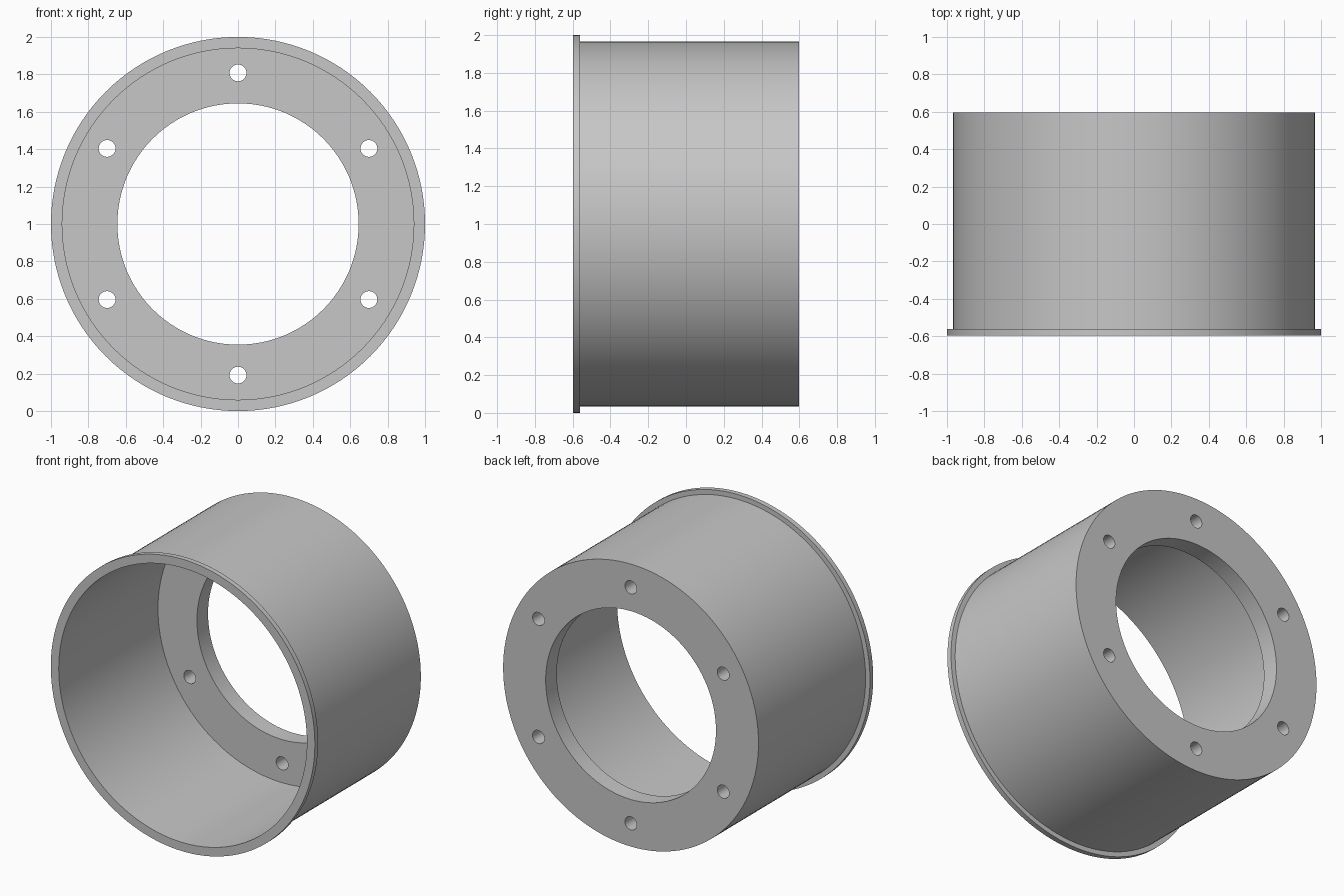
import bpy
import bmesh
from math import cos, sin, radians, tau
from mathutils import Vector

cube = bpy.data.objects.get("Cube")
if cube:
    bpy.data.objects.remove(cube, do_unlink=True)

SEGMENTS = 128
CENTRE_Z = 1.0
FRONT, BACK = -0.597, 0.597
FLANGE_BACK = FRONT + 0.035
PLATE_FRONT = BACK - 0.12
FLANGE_R, OUTER_R, INNER_R, BORE_R = 1.0, 0.967, 0.94, 0.645
BOLT_CIRCLE_R, BOLT_R, BOLT_COUNT = 0.808, 0.045, 6

grey = bpy.data.materials.new("plain_grey")
grey.use_nodes = True
colour = (0.57, 0.57, 0.57, 1)
grey.diffuse_color = colour
grey.node_tree.nodes["Principled BSDF"].inputs["Base Color"].default_value = colour


def make_object(name, bm):
    bmesh.ops.recalc_face_normals(bm, faces=bm.faces)
    mesh = bpy.data.meshes.new(name)
    bm.to_mesh(mesh)
    bm.free()
    mesh.materials.append(grey)
    obj = bpy.data.objects.new(name, mesh)
    bpy.context.collection.objects.link(obj)
    return obj


def lathe(name, profile):
    """Spin a closed (radius, y) outline around the horizontal axis."""
    bm = bmesh.new()
    verts = [bm.verts.new((r, y, CENTRE_Z)) for r, y in profile]
    edges = [bm.edges.new((v, verts[(i + 1) % len(verts)])) for i, v in enumerate(verts)]
    bmesh.ops.spin(bm, geom=verts + edges, cent=(0, 0, CENTRE_Z), axis=(0, 1, 0),
                   angle=tau, steps=SEGMENTS, use_duplicate=False)
    bmesh.ops.remove_doubles(bm, verts=bm.verts, dist=0.0005)
    return make_object(name, bm)


# Flanged cup with a bored end plate
housing = lathe("flanged_housing", [
    (FLANGE_R, FRONT), (FLANGE_R, FLANGE_BACK), (OUTER_R, FLANGE_BACK),
    (OUTER_R, BACK), (BORE_R, BACK), (BORE_R, PLATE_FRONT),
    (INNER_R, PLATE_FRONT), (INNER_R, FRONT)])

# Bolt hole cutters through the end plate
bm = bmesh.new()
for i in range(BOLT_COUNT):
    angle = radians(30) + i * tau / BOLT_COUNT
    centre = Vector((BOLT_CIRCLE_R * cos(angle), PLATE_FRONT - 0.1,
                     CENTRE_Z + BOLT_CIRCLE_R * sin(angle)))
    ring = [bm.verts.new(centre + BOLT_R * Vector((cos(a), 0, sin(a))))
            for a in (tau * k / 32 for k in range(32))]
    cap = bm.faces.new(ring)
    new = bmesh.ops.extrude_face_region(bm, geom=[cap], use_keep_orig=True)["geom"]
    bmesh.ops.translate(bm, vec=(0, 0.4, 0),
                        verts=[g for g in new if isinstance(g, bmesh.types.BMVert)])
cutter = make_object("bolt_hole_cutter", bm)
cutter.hide_render = True

cut = housing.modifiers.new("bolt_holes", "BOOLEAN")
cut.operation = "DIFFERENCE"
cut.solver = "EXACT"
cut.object = cutter

# Apply the holes, then shade with sharp rims
bpy.ops.object.select_all(action="DESELECT")
bpy.context.view_layer.objects.active = housing
housing.select_set(True)
bpy.ops.object.modifier_apply(modifier=cut.name)
bpy.data.objects.remove(cutter, do_unlink=True)
bpy.ops.object.shade_smooth_by_angle(angle=radians(30))
